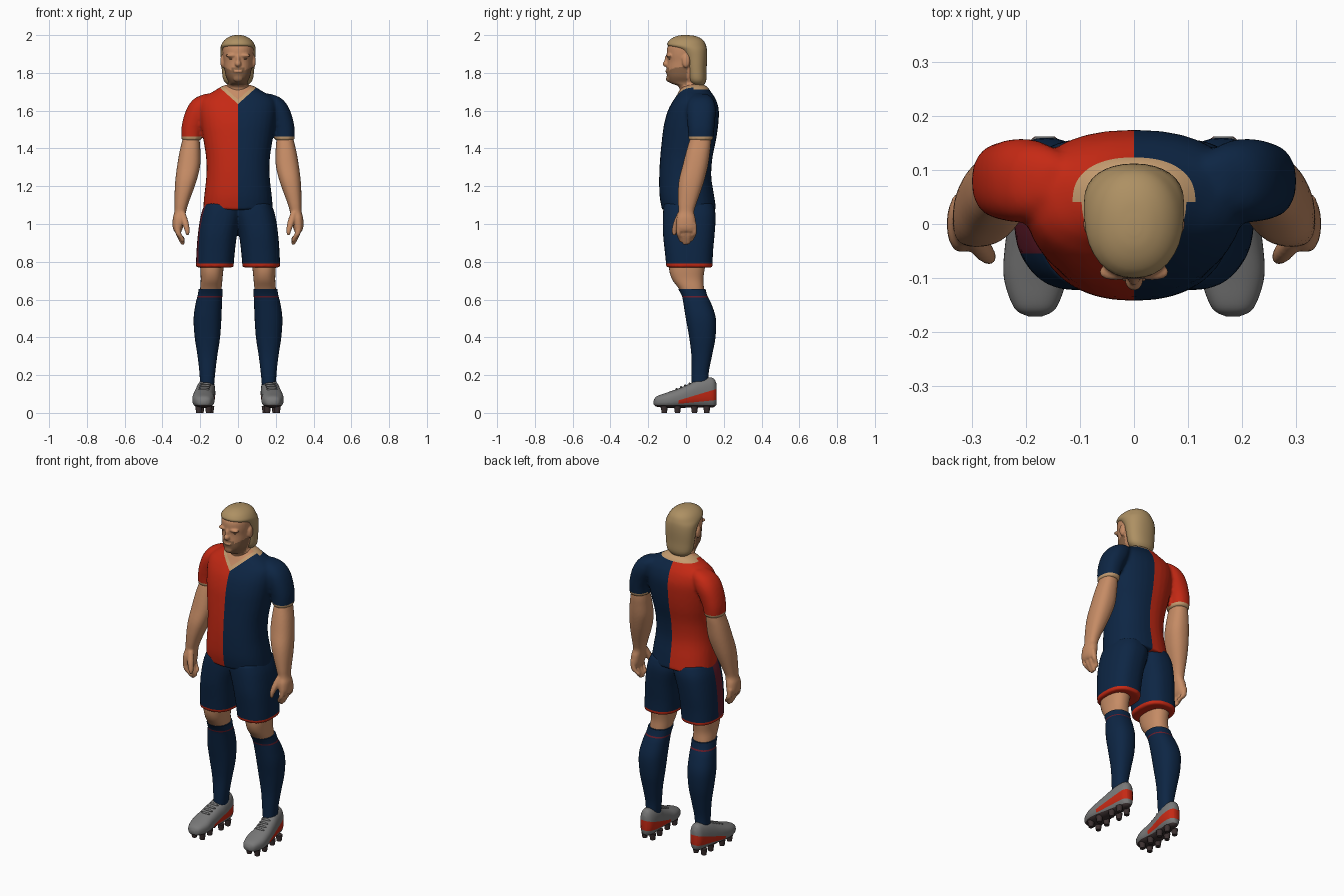
import bpy, bmesh, math
from mathutils import Vector, Matrix


def mat(name, r, g, b):
    m = bpy.data.materials.new(name)
    m.diffuse_color = (r, g, b, 1)
    return m


RED = mat("red_cloth", 0.56, 0.022, 0.007)
NAVY = mat("navy_cloth", 0.004, 0.019, 0.058)
SKIN = mat("skin", 0.56, 0.26, 0.13)
TRIM = mat("beige_trim", 0.55, 0.33, 0.16)
HAIR = mat("blond_hair", 0.42, 0.28, 0.125)
BEARD = mat("beard_brown", 0.26, 0.13, 0.065)
GREY = mat("shoe_grey", 0.19, 0.19, 0.19)
SOLE = mat("sole_dark", 0.045, 0.03, 0.03)
PLUM = mat("dark_red_stripe", 0.13, 0.012, 0.025)


def loft(bm, rings, s=1, along="z", n=2.3, sub=4, seg=32):
    """Skin rounded sections (pos, x0, x1, lo, hi); s mirrors x."""
    rows, last = [], len(rings) - 1
    for i in range(last):
        p = [Vector(rings[max(0, min(last, i + k))]) for k in (-1, 0, 1, 2)]
        for j in range(sub + (i == last - 1)):
            t = j / sub
            rows.append(0.5 * (2 * p[1] + (p[2] - p[0]) * t
                        + (2 * p[0] - 5 * p[1] + 4 * p[2] - p[3]) * t * t
                        + (3 * p[1] - p[0] - 3 * p[2] + p[3]) * t ** 3))
    prev = first = None
    for pos, x0, x1, lo, hi in rows:
        ring = []
        for k in range(seg):
            a = 2 * math.pi * k / seg
            c, d = math.cos(a), math.sin(a)
            x = (x0 + x1) / 2 + (x1 - x0) / 2 * math.copysign(abs(c) ** (2 / n), c)
            w = (lo + hi) / 2 + (hi - lo) / 2 * math.copysign(abs(d) ** (2 / n), d)
            ring.append(bm.verts.new((s * x, w, pos) if along == "z" else (s * x, pos, w)))
        if prev:
            for k in range(seg):
                bm.faces.new((prev[k], prev[k - 1], ring[k - 1], ring[k]))
        first, prev = first or ring, ring
    bm.faces.new(first)
    bm.faces.new(prev)


def ball(bm, loc, size):
    bmesh.ops.create_uvsphere(bm, u_segments=20, v_segments=12, radius=1,
                              matrix=Matrix.Translation(loc) @ Matrix.Diagonal((*size, 1)))


def finish(bm, name, mats, rule=None, voxel=0, cuts=(), soften=4):
    """Make the object, optionally fuse its pieces, cut colour borders, colour faces."""
    bmesh.ops.recalc_face_normals(bm, faces=bm.faces[:])
    me = bpy.data.meshes.new(name)
    bm.to_mesh(me)
    bm.free()
    ob = bpy.data.objects.new(name, me)
    bpy.context.collection.objects.link(ob)
    if voxel:
        r = ob.modifiers.new("fuse", "REMESH")
        r.mode, r.voxel_size = "VOXEL", voxel
        sm = ob.modifiers.new("soften", "SMOOTH")
        sm.factor, sm.iterations = 0.5, soften
        me = bpy.data.meshes.new_from_object(
            ob.evaluated_get(bpy.context.evaluated_depsgraph_get()))
        ob.modifiers.clear()
        ob.data = me
    me.materials.clear()
    for m in mats:
        me.materials.append(m)
    b = bmesh.new()
    b.from_mesh(me)
    for co, no in cuts:
        bmesh.ops.bisect_plane(b, geom=b.verts[:] + b.edges[:] + b.faces[:],
                               plane_co=co, plane_no=no, dist=1e-5)
    b.normal_update()
    for f in b.faces:
        f.smooth = True
        f.material_index = rule(f.calc_center_median(), f.normal) if rule else 0
    b.to_mesh(me)
    b.free()
    me.set_sharp_from_angle(angle=math.radians(50))
    return ob


# shirt: torso and both sleeves fused, halved in two colours, V neck and cuffs
bm = bmesh.new()
torso = [(1.075, .185, -.127, .16), (1.15, .179, -.14, .149), (1.25, .168, -.142, .134),
         (1.35, .169, -.137, .140), (1.45, .184, -.127, .160), (1.53, .196, -.116, .171),
         (1.60, .203, -.096, .174), (1.65, .197, -.070, .162), (1.68, .168, -.050, .146),
         (1.705, .125, -.036, .128), (1.727, .09, -.02, .113), (1.738, .06, 0, .09)]
loft(bm, [(z, -w, w, a, b) for z, w, a, b in torso])
sleeve = [(1.442, .196, .299, .014, .142), (1.50, .186, .30, .010, .149),
          (1.55, .165, .292, .006, .154), (1.60, .14, .276, .003, .158),
          (1.64, .125, .254, .008, .152), (1.67, .115, .222, .024, .137),
          (1.69, .12, .17, .05, .11)]
for s in (1, -1):
    loft(bm, sleeve, s)


def shirt_rule(c, n):
    v = c.z - 0.9 * abs(c.x)
    if c.y < .04 and v > 1.658:
        return 3
    if (c.y < .04 and v > 1.635) or (c.y >= .04 and c.z > 1.712):
        return 2
    if abs(c.x) > .192 and c.z < 1.462:
        return 2
    return 0 if c.x < 0 else 1


cuts = [((0, 0, 0), (1, 0, 0)), ((0, 0, 1.462), (0, 0, 1)), ((0, 0, 1.712), (0, 0, 1))]
cuts += [((0, 0, h), (-.9 * s, 0, 1)) for h in (1.635, 1.658) for s in (1, -1)]
finish(bm, "shirt", [RED, NAVY, TRIM, SKIN], shirt_rule, .009, cuts)

# shorts: two wide legs and hips, red hems and a side stripe
bm = bmesh.new()
for s in (1, -1):
    loft(bm, [(.77, .024, .223, -.104, .141), (.85, .017, .22, -.112, .143),
              (.95, .004, .212, -.122, .152), (1.05, -.02, .196, -.122, .157),
              (1.11, -.02, .174, -.117, .142)], s, n=2.5)
finish(bm, "shorts", [NAVY, RED, PLUM],
       lambda c, n: 1 if c.z < .79 else
       2 if c.x < -.1 and n.x < -.5 and -.055 < c.y < .01 else 0, .008,
       [((0, 0, .79), (0, 0, 1)), ((0, -.055, 0), (0, 1, 0)), ((0, .01, 0), (0, 1, 0))], 3)

# head: skull, jaw, neck, ears, nose, brows and lips fused; beard by region
bm = bmesh.new()
skull = [(1.64, .075, -.01, .115), (1.70, .064, -.03, .10), (1.73, .062, -.042, .095),
         (1.748, .050, -.086, .09), (1.78, .064, -.101, .09), (1.82, .072, -.102, .09),
         (1.86, .076, -.099, .09), (1.90, .081, -.102, .09), (1.94, .080, -.097, .085),
         (1.965, .066, -.07, .07), (1.98, .04, -.04, .05)]
loft(bm, [(z, -w, w, a, b) for z, w, a, b in skull], n=2.1)
ball(bm, (0, -.103, 1.848), (.017, .021, .017))
ball(bm, (0, -.099, 1.868), (.011, .015, .03))
ball(bm, (0, -.1, 1.809), (.026, .010, .008))
ball(bm, (0, -.094, 1.768), (.026, .012, .016))
for s in (1, -1):
    ball(bm, (s * .034, -.089, 1.892), (.032, .016, .010))
    ball(bm, (s * .083, .0, 1.862), (.011, .021, .034))


def beard_rule(c, n):
    if c.y > .005 or c.z < 1.735 or abs(c.x) > .078:
        return 0
    if abs(c.x) < .02 and 1.803 < c.z < 1.815:
        return 0
    return 1 if c.z < 1.795 + .5 * abs(c.x) or (abs(c.x) < .035 and c.z < 1.828) else 0


finish(bm, "head", [SKIN, BEARD], beard_rule, .005, soften=3)

# eyes: narrow dark slivers under the brows
bm = bmesh.new()
for s in (1, -1):
    ball(bm, (s * .033, -.0865, 1.874), (.014, .006, .004))
finish(bm, "eyes", [BEARD])

# hair: swept back, down to the nape
bm = bmesh.new()
hair = [(1.732, .045, .04, .092), (1.76, .076, .012, .107), (1.82, .086, .0, .109),
        (1.88, .091, -.014, .112), (1.92, .093, -.045, .111), (1.945, .090, -.097, .106),
        (1.968, .077, -.092, .095), (1.985, .058, -.072, .075), (1.996, .034, -.045, .045),
        (2.0, .012, -.02, .01)]
loft(bm, [(z, -w, w, a, b) for z, w, a, b in hair], n=2.15)
finish(bm, "hair", [HAIR])

for s, side in ((1, "left"), (-1, "right")):
    # arm with hand, fingers and thumb fused
    bm = bmesh.new()
    loft(bm, [(1.50, .215, .285, .04, .125), (1.44, .203, .296, .018, .132),
              (1.38, .199, .310, .0, .127), (1.31, .200, .322, -.018, .117),
              (1.24, .216, .331, -.036, .1), (1.18, .236, .335, -.042, .081),
              (1.11, .262, .336, -.042, .056), (1.065, .275, .337, -.04, .043),
              (1.03, .282, .345, -.05, .05), (.985, .29, .346, -.052, .054),
              (.96, .30, .338, -.045, .048)], s)
    for i, tip in enumerate((.905, .89, .892, .91)):
        y = -.038 + .027 * i
        loft(bm, [(1.0, .308, .338, y - .013, y + .013), (.95, .300, .331, y - .013, y + .013),
                  (tip + .015, .282, .309, y * .75 - .012, y * .75 + .012),
                  (tip, .285, .300, y * .7 - .006, y * .7 + .006)], s, seg=12)
    loft(bm, [(1.06, .278, .31, -.045, -.01), (1.01, .262, .298, -.066, -.03),
              (.965, .256, .282, -.075, -.046), (.94, .26, .274, -.07, -.055)], s, seg=14)
    finish(bm, side + "_arm", [SKIN], voxel=.006, soften=2)

    # bare leg around the knee
    bm = bmesh.new()
    loft(bm, [(.88, .06, .2, -.085, .115), (.77, .076, .2, -.09, .1),
              (.71, .082, .197, -.075, .092), (.66, .087, .2, -.04, .095),
              (.60, .095, .2, -.005, .1)], s)
    finish(bm, side + "_knee", [SKIN])

    # sock with a thin band below the top
    bm = bmesh.new()
    loft(bm, [(.10, .13, .2, .03, .125), (.2, .122, .203, .029, .119),
              (.3, .110, .214, .029, .137), (.4, .095, .229, .017, .156),
              (.5, .088, .235, -.001, .158), (.58, .085, .224, -.014, .133),
              (.62, .083, .214, -.022, .113), (.657, .081, .208, -.042, .103)], s)
    finish(bm, side + "_sock", [NAVY, PLUM], lambda c, n: 1 if .612 < c.z < .62 else 0,
           cuts=[((0, 0, .612), (0, 0, 1)), ((0, 0, .62), (0, 0, 1))])

    # boot: upper with a red flash on each side and a dark sole
    bm = bmesh.new()
    loft(bm, [(-.171, .17, .196, .045, .066), (-.155, .144, .222, .033, .088),
              (-.10, .125, .241, .026, .108), (-.04, .127, .239, .026, .129),
              (.02, .125, .229, .028, .155), (.06, .121, .221, .028, .174),
              (.11, .121, .211, .028, .186), (.145, .13, .201, .03, .183),
              (.162, .147, .184, .045, .155)], s, along="y", n=2.5, sub=6, seg=40)
    finish(bm, side + "_boot", [GREY, RED, SOLE],
           lambda c, n: 2 if c.z < .042 else
           1 if c.y > -.04 and abs(n.z) < .8 and .052 + .1 * c.y < c.z < .078 + .3 * c.y
           else 0,
           cuts=[((0, 0, .042), (0, 0, 1)), ((0, 0, .052), (0, -.1, 1)),
                 ((0, 0, .078), (0, -.3, 1))])

    # laces across the instep
    bm = bmesh.new()
    for i in range(4):
        ball(bm, (s * (.18 - .003 * i), -.05 + .023 * i, .125 + .0095 * i), (.03, .006, .007))
    finish(bm, side + "_laces", [GREY])

    # studs under the boot
    bm = bmesh.new()
    for y in (-.115, -.045, .045, .11):
        for x in (-.026, .026):
            bmesh.ops.create_cone(bm, cap_ends=True, segments=14, radius1=.014, radius2=.019,
                                  depth=.036, matrix=Matrix.Translation(
                                      (s * ((.182 if y < 0 else .17) + x), y, .018)))
    finish(bm, side + "_studs", [SOLE])
